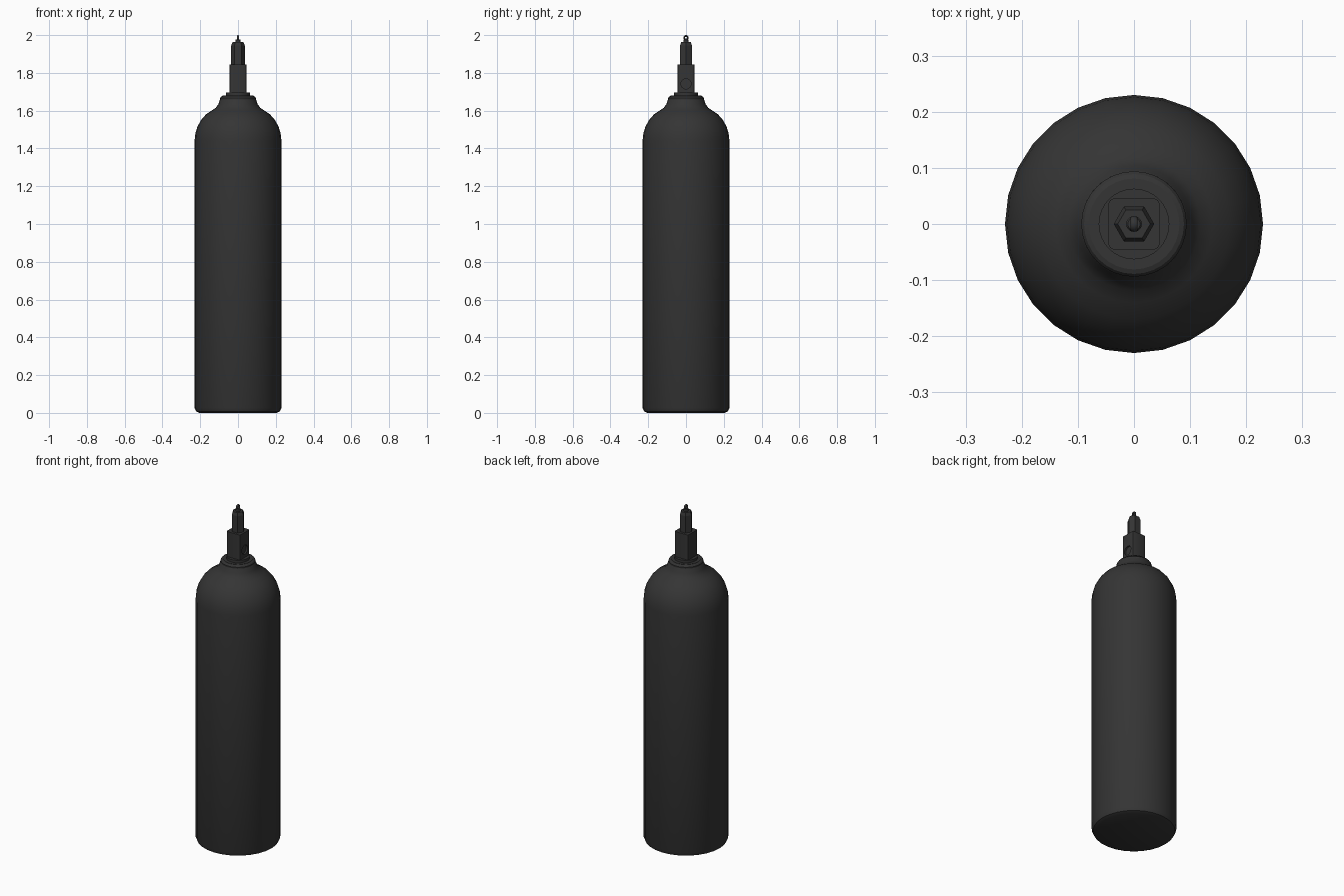
import bpy, bmesh, math

if "Cube" in bpy.data.objects:
    bpy.data.objects.remove(bpy.data.objects["Cube"])

dark = bpy.data.materials.new("dark_metal")
dark.diffuse_color = (0.035, 0.035, 0.035, 1)
dark.use_nodes = True
dark.node_tree.nodes["Principled BSDF"].inputs["Base Color"].default_value = dark.diffuse_color


def lathe(name, profile, sides, smooth=30):
    """Revolve (radius, z) points around z, capping both ends."""
    bm = bmesh.new()
    rings = [[bm.verts.new((r * math.cos(2 * math.pi * i / sides),
                            r * math.sin(2 * math.pi * i / sides), z))
              for i in range(sides)] for r, z in profile]
    for a, b in zip(rings, rings[1:]):
        for i in range(sides):
            j = (i + 1) % sides
            bm.faces.new((a[i], a[j], b[j], b[i]))
    bm.faces.new(rings[0][::-1])
    bm.faces.new(rings[-1])
    return finish(name, bm, smooth)


def finish(name, bm, smooth=30):
    me = bpy.data.meshes.new(name)
    bm.to_mesh(me)
    bm.free()
    ob = bpy.data.objects.new(name, me)
    bpy.context.collection.objects.link(ob)
    me.materials.append(dark)
    bpy.ops.object.select_all(action='DESELECT')
    ob.select_set(True)
    bpy.context.view_layer.objects.active = ob
    if smooth:
        bpy.ops.object.shade_smooth_by_angle(angle=math.radians(smooth))
    return ob


# tank: chamfered foot, straight wall, domed shoulder, concave neck
lathe("tank", [(0.205, 0), (0.222, 0.008), (0.23, 0.027), (0.23, 1.44),
               (0.226, 1.478), (0.215, 1.515), (0.196, 1.55), (0.17, 1.58),
               (0.14, 1.60), (0.118, 1.615), (0.104, 1.634), (0.097, 1.655),
               (0.094, 1.66)], 28)

# neck collar and valve washer
lathe("neck_collar", [(0.09, 1.63), (0.094, 1.64), (0.094, 1.668),
                      (0.089, 1.675), (0.081, 1.678), (0.081, 1.68)], 32)
lathe("valve_washer", [(0.063, 1.675), (0.063, 1.695)], 32)

# square valve block with bevelled upright edges
bm = bmesh.new()
bmesh.ops.create_cube(bm, size=1)
for v in bm.verts:
    v.co = (v.co.x * 0.09, v.co.y * 0.09, 1.7675 + v.co.z * 0.155)
upright = [e for e in bm.edges if abs(e.verts[0].co.z - e.verts[1].co.z) > 0.1]
bmesh.ops.bevel(bm, geom=upright, offset=0.008, segments=2, profile=0.5, affect='EDGES')
block = finish("valve_block", bm)

# outlet port recessed in the right side
bm = bmesh.new()
bmesh.ops.create_cone(bm, cap_ends=True, segments=24, radius1=0.027, radius2=0.027, depth=0.04)
cutter = finish("port_cutter", bm, 0)
cutter.rotation_euler = (0, math.pi / 2, 0)
cutter.location = (0.055, 0, 1.742)
cutter.hide_render = True
cutter.hide_set(True)
cut = block.modifiers.new("port", 'BOOLEAN')
cut.object = cutter
cut.solver = 'EXACT'

# hexagonal spindle nut with tapered top, and stem
lathe("spindle_nut", [(0.036, 1.84), (0.036, 1.945), (0.029, 1.963)], 6, 0)
lathe("spindle_stem", [(0.014, 1.955), (0.014, 1.974), (0.011, 1.978)], 20)

# pull eye standing in the y-z plane
bpy.ops.mesh.primitive_torus_add(major_segments=24, minor_segments=10,
                                 major_radius=0.0095, minor_radius=0.0045,
                                 location=(0, 0, 1.986), rotation=(0, math.pi / 2, 0))
eye = bpy.context.object
eye.name = "pull_eye"
eye.scale = (1, 1, 1.5)
eye.data.materials.append(dark)
bpy.ops.object.shade_smooth_by_angle(angle=math.radians(40))
